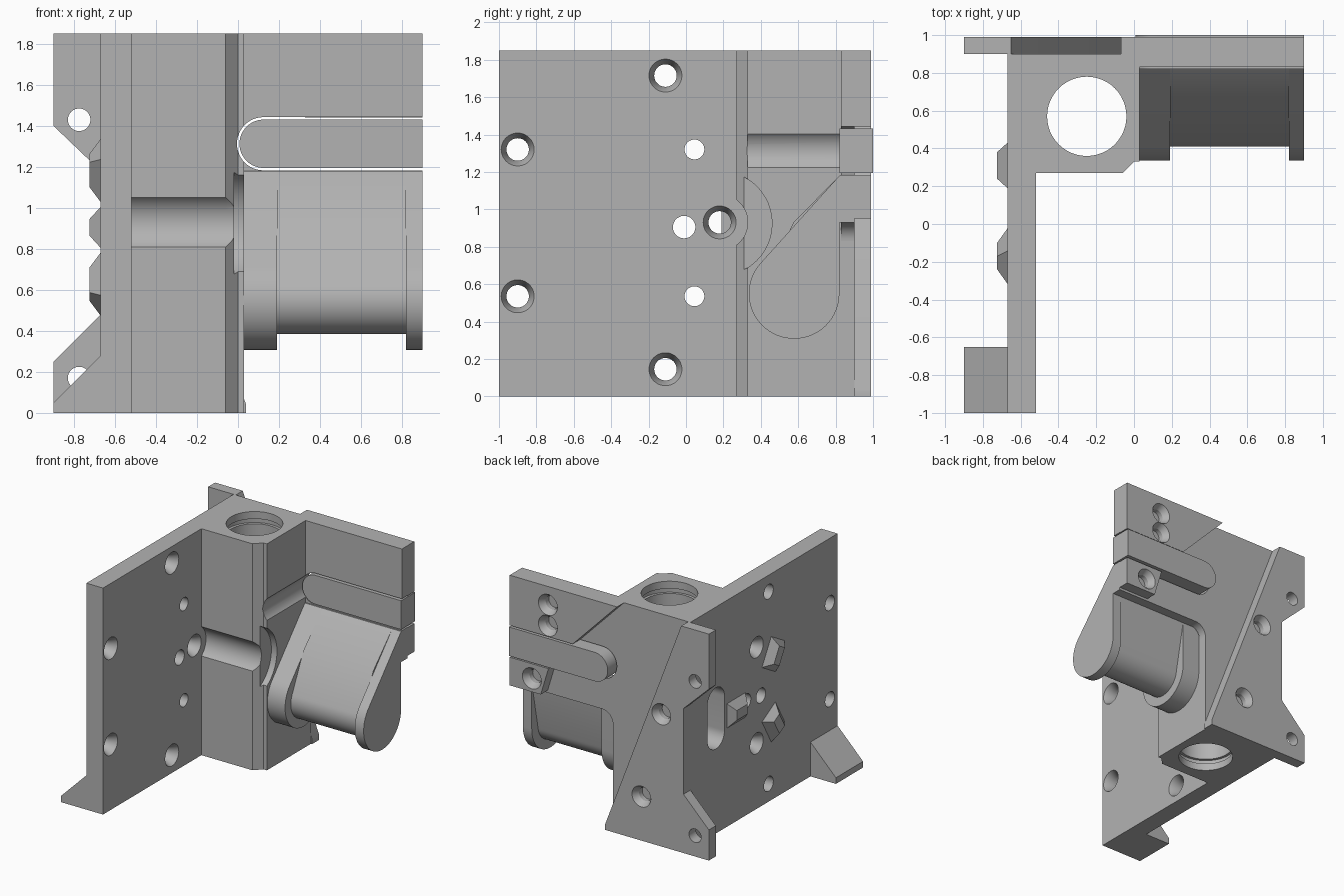
import bpy, bmesh
from math import sin, cos, pi, radians

cube = bpy.data.objects.get("Cube")
if cube:
    bpy.data.objects.remove(cube)

grey = bpy.data.materials.new("plain grey")
grey.use_nodes = True
tone = (0.45, 0.45, 0.45, 1)
grey.diffuse_color = tone
grey.node_tree.nodes["Principled BSDF"].inputs["Base Color"].default_value = tone

H = 1.85
parts, cutters = [], []


def loft(name, axis, sections):
    """Solid through matching outlines, each given as (position along axis, points)."""
    place = {"X": lambda t, a, b: (t, a, b),
             "Y": lambda t, a, b: (a, t, b),
             "Z": lambda t, a, b: (a, b, t)}[axis]
    bm = bmesh.new()
    rings = [[bm.verts.new(place(t, a, b)) for a, b in pts] for t, pts in sections]
    n = len(rings[0])
    bm.faces.new(rings[0])
    bm.faces.new(rings[-1])
    for low, high in zip(rings, rings[1:]):
        for i in range(n):
            j = (i + 1) % n
            bm.faces.new((low[i], low[j], high[j], high[i]))
    bmesh.ops.recalc_face_normals(bm, faces=bm.faces)
    mesh = bpy.data.meshes.new(name)
    bm.to_mesh(mesh)
    bm.free()
    mesh.materials.append(grey)
    obj = bpy.data.objects.new(name, mesh)
    bpy.context.collection.objects.link(obj)
    return obj


def part(name, axis, lo, hi, pts):
    obj = loft(name, axis, [(lo, pts), (hi, pts)])
    parts.append(obj)
    return obj


def arc(ca, cb, r, start, end, steps=24):
    return [(ca + r * cos(radians(start + (end - start) * i / steps)),
             cb + r * sin(radians(start + (end - start) * i / steps)))
            for i in range(steps + 1)]


def circle(ca, cb, r, n=48):
    return arc(ca, cb, r, 0, 360 - 360 / n, n - 1)


def rod(axis, ca, cb, steps):
    """Round cutter from (position, radius) steps."""
    obj = loft("cutter", axis, [(t, circle(ca, cb, r)) for t, r in steps])
    obj.hide_render = True
    cutters.append(obj)
    return obj


def cut(obj, tools):
    for tool in tools:
        mod = obj.modifiers.new("cut", "BOOLEAN")
        mod.operation, mod.solver, mod.object = "DIFFERENCE", "EXACT", tool
    bpy.context.view_layer.update()
    result = obj.evaluated_get(bpy.context.evaluated_depsgraph_get())
    mesh = bpy.data.meshes.new_from_object(result)
    obj.modifiers.clear()
    obj.data = mesh


# Side plate and bored column in one body
body = part("side_plate_and_column", "Z", 0, H,
            [(-.67, -1), (-.52, -1), (-.52, .27), (-.06, .27), (0, .33),
             (.03, .33), (.03, .9), (-.67, .9)])

# Rear wall with a rounded inside corner, and raised pads behind it
wall = part("rear_wall", "Y", .83, .9,
            [(.03, H), (.9, H), (.9, .93)] + arc(.13, .83, .1, 90, 180, 10))
upper_pad = part("upper_rear_pad", "Y", .9, .99,
                 [(-.07, H), (.9, H), (.9, 1.44), (.33, 1.44)])
lower_pad = part("lower_rear_pad", "Y", .9, .99,
                 [(.55, 1.18), (.9, 1.18), (.9, .95), (.62, .95)])
flange = part("rear_flange", "Y", .9, .99,
              [(-.9, 0), (.04, 0), (.04, .04), (-.65, H), (-.9, H), (-.9, 1.4),
               (-.67, 1.18), (-.67, .48), (-.9, .25)])

# Foot at the front corner
part("corner_foot", "Y", -1, -.65, [(-.9, 0), (-.67, 0), (-.67, .28), (-.9, .05)])

# Cradle: two cheeks with a slimmer barrel between them
cheek = [(.82, 1.18)] + arc(.578, .55, .242, 137, 360, 40)
barrel = [(.82, 1.18), (.575, .93)] + arc(.575, .55, .165, 154, 350, 40) + [(.82, .93)]
part("inner_cheek", "X", .03, .19, cheek)
part("barrel", "X", .19, .82, barrel)
part("outer_cheek", "X", .82, .9, cheek)
part("cradle_root", "Y", .82, .83, [(.03, .93), (.9, .93), (.9, 1.18), (.03, 1.18)])

# Round-ended key sitting in a slightly larger slot
def key_shape(r, right):
    return [(right, 1.313 - r), (right, 1.313 + r)] + arc(.125, 1.313, r, 90, 270)

part("slot_key", "Y", .82, 1, key_shape(.118, .9))
slot = loft("cutter", "Y", [(.2, key_shape(.13, 1)), (1.1, key_shape(.13, 1))])
slot.hide_render = True
cutters.append(slot)
cut(wall, [slot])

# Three tapered locating lugs around the plate's centre hole
def lug_outline(angle, half_length, half_width):
    c, s = cos(angle), sin(angle)
    corners = [(-1, -1), (1, -1), (1, 1), (-1, 1)]
    return [(-.01 + c * (.32 + u * half_length) - s * v * half_width,
             .905 + s * (.32 + u * half_length) + c * v * half_width)
            for u, v in corners]

for k in range(3):
    a = k * 2 * pi / 3
    parts.append(loft("locating_lug_%d" % (k + 1), "X",
                      [(-.67, lug_outline(a, .12, .1)), (-.725, lug_outline(a, .07, .04))]))

# Column bore with a ring groove near each end
tools = [slot, rod("Z", -.25, .57, [
    (-.1, .21), (.06, .21), (.06, .232), (.1, .232), (.1, .21),
    (H - .1, .21), (H - .1, .232), (H - .06, .232), (H - .06, .21), (H + .1, .21)])]

# Cross groove in the column and the shallow disc recess at its end
tools.append(rod("X", .18, .93, [(-.52, .15), (-.06, .15), (.1, .15)]))
tools.append(rod("X", .18, .925, [(-.02, .28), (.1, .28)]))

# Plate holes, countersunk on the outer or the inner face
for y, z in [(-.9, 1.32), (-.9, .535), (-.11, 1.715), (-.11, .145), (.18, .93)]:
    tools.append(rod("X", y, z, [(-.8, .06), (-.58, .06), (-.52, .088), (-.5, .088)]))
for y, z in [(.045, 1.32), (.045, .535)]:
    tools.append(rod("X", y, z, [(-.7, .085), (-.67, .085), (-.61, .053), (-.4, .053)]))
tools.append(rod("X", -.01, .905, [(-.8, .06), (-.4, .06)]))

# Oval window from the plate into the bore
oval = arc(.57, 1.08, .11, 0, 180) + arc(.57, .8, .11, 180, 360)
window = loft("cutter", "X", [(-.8, oval), (-.4, oval)])
window.hide_render = True
cutters.append(window)
tools.append(window)
cut(body, tools)

# Rear screw holes
def screw(x, z):
    return rod("Y", x, z, [(.86, .055), (.94, .055), (.99, .085), (1.05, .085)])

cut(upper_pad, [screw(.555, 1.7), screw(.555, 1.53)])
cut(lower_pad, [screw(.7, 1.06)])
flange_tools = [screw(-.29, .36), screw(-.47, 1.08)]
flange_tools += [rod("Y", -.775, z, [(.8, .055), (1.1, .055)]) for z in (1.43, .17)]
cut(flange, flange_tools)

for tool in cutters:
    bpy.data.objects.remove(tool)

# Smooth the round faces, keep the edges crisp
bpy.ops.object.select_all(action="DESELECT")
for obj in parts:
    obj.select_set(True)
bpy.context.view_layer.objects.active = body
bpy.ops.object.shade_smooth_by_angle(angle=radians(25))
